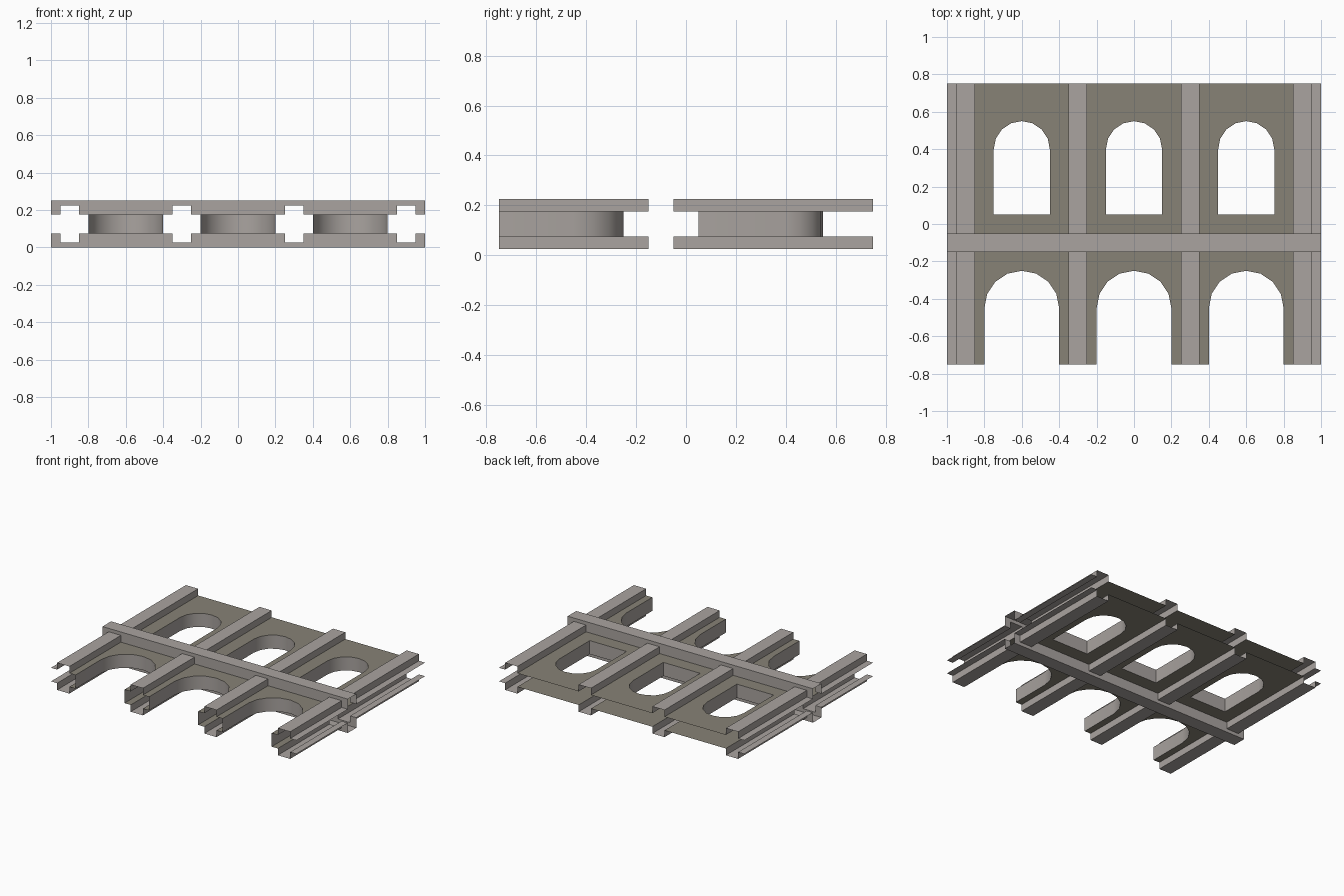
import bpy, bmesh, math
from mathutils import Vector

if "Cube" in bpy.data.objects:
    bpy.data.objects.remove(bpy.data.objects["Cube"])

MID = 0.125                              # wall mid-plane height
WALL, PIL, BAND = 0.05, 0.10, 0.125      # half thicknesses
Y0, Y1, B0, B1 = -0.75, 0.75, -0.15, -0.05
BAYS = (-0.6, 0.0, 0.6)
PILASTERS = (-0.9, -0.3, 0.3, 0.9)


def material(name, rgb):
    m = bpy.data.materials.new(name)
    m.diffuse_color = (*rgb, 1)
    m.use_nodes = True
    m.node_tree.nodes["Principled BSDF"].inputs["Base Color"].default_value = m.diffuse_color
    return m


stone = material("light stone trim", (0.40, 0.37, 0.35))
wall = material("olive grey wall", (0.242, 0.223, 0.181))


def build(name, faces, mat, smooth=False):
    """faces: list of (points, outward direction)"""
    bm = bmesh.new()
    for pts, out in faces:
        f = bm.faces.new([bm.verts.new(p) for p in pts])
        f.normal_update()
        if f.normal.dot(Vector(out)) < 0:
            f.normal_flip()
    bmesh.ops.remove_doubles(bm, verts=bm.verts, dist=1e-5)
    me = bpy.data.meshes.new(name)
    bm.to_mesh(me)
    bm.free()
    me.materials.append(mat)
    ob = bpy.data.objects.new(name, me)
    bpy.context.collection.objects.link(ob)
    if smooth:
        bpy.ops.object.select_all(action='DESELECT')
        ob.select_set(True)
        bpy.context.view_layer.objects.active = ob
        bpy.ops.object.shade_smooth_by_angle(angle=math.radians(35))
    return ob


def arch(cx, r, spring, bottom, n=8):
    """Opening outline from bottom left over the arch to bottom right"""
    arc = [(cx - r * math.cos(math.pi * i / n), spring + r * math.sin(math.pi * i / n))
           for i in range(n + 1)]
    return [(cx - r, bottom)] + arc + [(cx + r, bottom)]


def reveal(outline, cx, cy, closed):
    pairs = list(zip(outline, outline[1:]))
    if closed:
        pairs.append((outline[-1], outline[0]))
    faces = []
    for a, b in pairs:
        out = (cx - (a[0] + b[0]) / 2, cy - (a[1] + b[1]) / 2, 0)
        faces.append(([(*a, MID - WALL), (*b, MID - WALL), (*b, MID + WALL), (*a, MID + WALL)], out))
    return faces


# Arch and window linings
for cx in BAYS:
    build("arch_lining", reveal(arch(cx, 0.2, -0.45, Y0), cx, -0.5, False), stone, True)
    build("window_lining", reveal(arch(cx, 0.15, 0.4, 0.05), cx, 0.3, True), stone, True)

for side, label in ((1, "top"), (-1, "bottom")):
    up = (0, 0, side)
    zw, zp, zb = (MID + side * h for h in (WALL, PIL, BAND))

    # Wall panels with openings
    for cx in BAYS:
        l, r = cx - 0.25, cx + 0.25
        low = [(l, Y0)] + arch(cx, 0.2, -0.45, Y0) + [(r, Y0), (r, B0), (l, B0)]
        win = arch(cx, 0.15, 0.4, 0.05)
        k = len(win) // 2
        left = [(cx, B1), (cx, 0.05)] + win[:k + 1] + [(cx, Y1), (l, Y1), (l, B1)]
        right = [(2 * cx - x, y) for x, y in left]
        build(label + "_wall_panel", [([(x, y, zw) for x, y in p], up) for p in (low, left, right)], wall)

    # Hollow pilasters, interrupted by the band
    for px in PILASTERS:
        a, b = px - 0.05, px + 0.05
        faces = []
        for y0, y1 in ((Y0, B0), (B1, Y1)):
            faces.append(([(a, y0, zp), (b, y0, zp), (b, y1, zp), (a, y1, zp)], up))
            for x, d in ((a, -1), (b, 1)):
                faces.append(([(x, y0, zw), (x, y1, zw), (x, y1, zp), (x, y0, zp)], (d, 0, 0)))
        build(label + "_pilaster", faces, stone)

    # Thin edge strips outside the end pilasters
    faces = []
    for s in (-1, 1):
        for y0, y1 in ((Y0, B0), (B1, Y1)):
            faces.append(([(s * 0.95, y0, zw), (s, y0, zw), (s, y1, zw), (s * 0.95, y1, zw)], up))
    build(label + "_edge_strip", faces, stone)

    # Hollow band, notched where the pilasters meet it
    prof = [(-1, zb), (-1, zw)]
    for px in PILASTERS:
        prof += [(px - 0.05, zw), (px - 0.05, zp), (px + 0.05, zp), (px + 0.05, zw)]
    prof += [(1, zw), (1, zb)]
    faces = [([(-1, B0, zb), (1, B0, zb), (1, B1, zb), (-1, B1, zb)], up)]
    for y, d in ((B0, -1), (B1, 1)):
        faces.append(([(x, y, z) for x, z in prof], (0, d, 0)))
    build(label + "_band", faces, stone)
